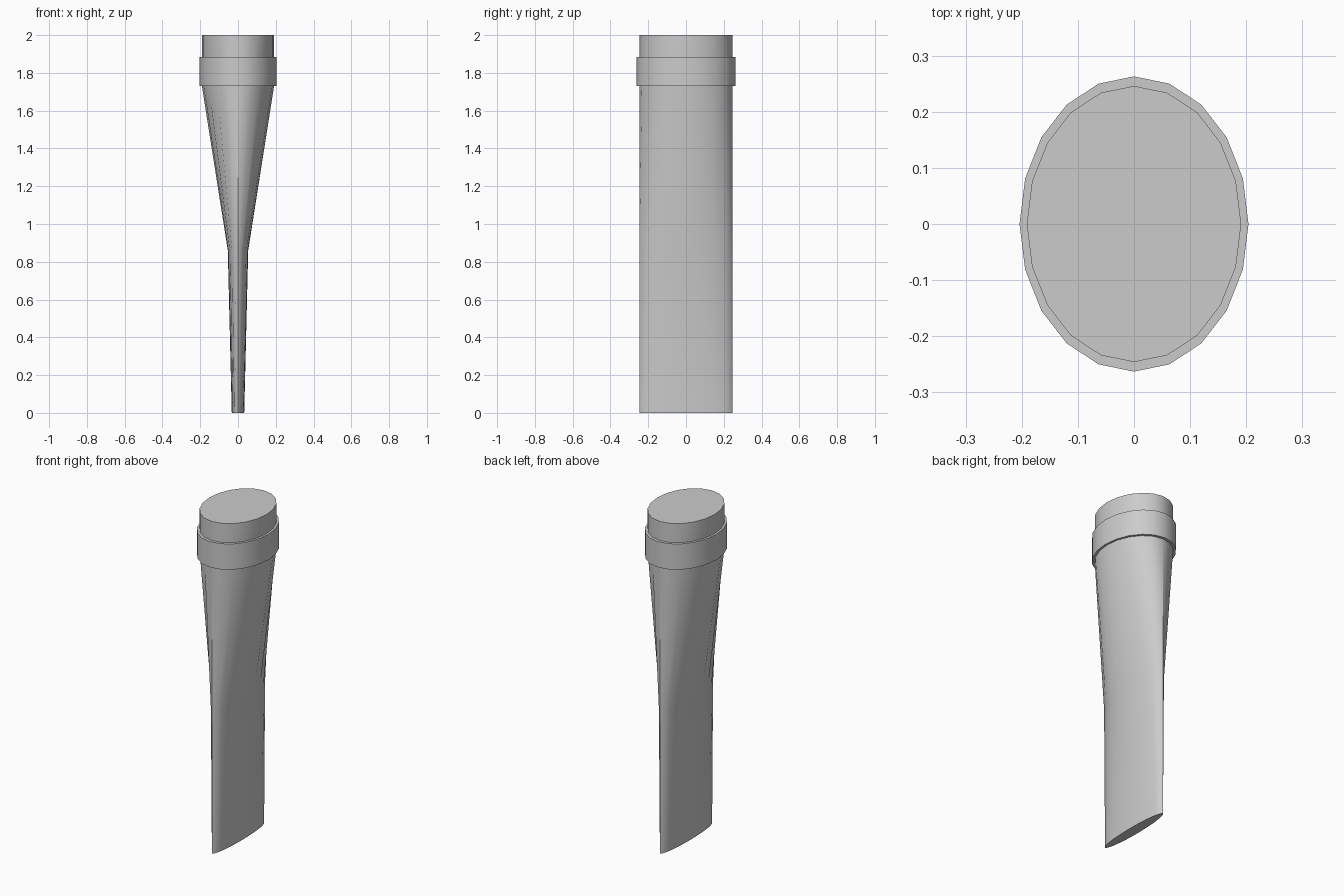
import bpy, bmesh, math

if "Cube" in bpy.data.objects:
    bpy.data.objects.remove(bpy.data.objects["Cube"])

SIDES = 20


def loft(name, sections, closed=False):
    """Skin elliptical sections (z, rx, ry); cap the ends or close into a band."""
    bm = bmesh.new()
    rings = []
    for z, rx, ry in sections:
        rings.append([bm.verts.new((rx * math.cos(2 * math.pi * i / SIDES),
                                    ry * math.sin(2 * math.pi * i / SIDES), z))
                      for i in range(SIDES)])
    pairs = list(zip(rings, rings[1:]))
    if closed:
        pairs.append((rings[-1], rings[0]))
    for a, b in pairs:
        for i in range(SIDES):
            j = (i + 1) % SIDES
            bm.faces.new((a[i], a[j], b[j], b[i]))
    if not closed:
        bm.faces.new(rings[0][::-1])
        bm.faces.new(rings[-1])
    bmesh.ops.recalc_face_normals(bm, faces=bm.faces)
    mesh = bpy.data.meshes.new(name)
    bm.to_mesh(mesh)
    bm.free()
    obj = bpy.data.objects.new(name, mesh)
    bpy.context.collection.objects.link(obj)
    bpy.ops.object.select_all(action='DESELECT')
    obj.select_set(True)
    bpy.context.view_layer.objects.active = obj
    bpy.ops.object.shade_smooth_by_angle(angle=math.radians(30))
    return obj


# Nozzle body: round at the top, flattened towards the bottom
loft("nozzle_body", [
    (0.0, 0.033, 0.246),
    (0.86, 0.054, 0.246),
    (1.73, 0.191, 0.246),
    (2.0, 0.191, 0.246),
])

# Raised collar band, its inner wall sunk slightly into the body
loft("collar", [
    (1.73, 0.188, 0.243),
    (1.73, 0.204, 0.263),
    (1.885, 0.204, 0.263),
    (1.885, 0.188, 0.243),
], closed=True)
